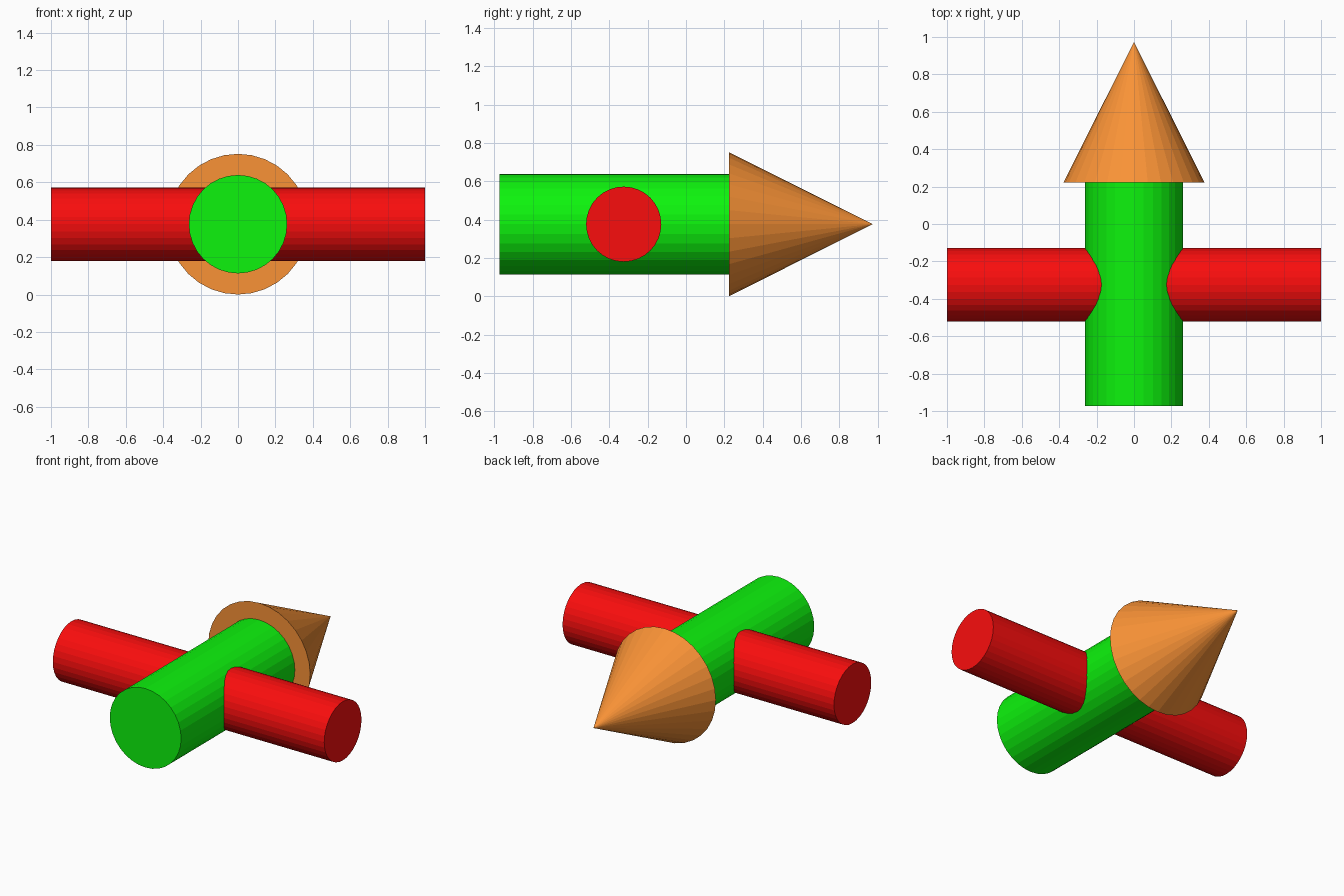
import bpy
from math import pi

if "Cube" in bpy.data.objects:
    bpy.data.objects.remove(bpy.data.objects["Cube"])

SIDES = 32
Z = 0.376  # shared axis height


def colour(obj, name, rgb):
    mat = bpy.data.materials.new(name)
    mat.diffuse_color = (*rgb, 1)
    mat.use_nodes = True
    mat.node_tree.nodes["Principled BSDF"].inputs["Base Color"].default_value = mat.diffuse_color
    obj.data.materials.append(mat)


def tapered(name, r1, r2, length, loc, rot, rgb):
    """Flat-shaded capped cylinder or cone along a rotated axis."""
    bpy.ops.mesh.primitive_cone_add(vertices=SIDES, radius1=r1, radius2=r2,
                                    depth=length, location=loc, rotation=rot)
    obj = bpy.context.object
    obj.name = name
    colour(obj, name + "_colour", rgb)
    return obj


ALONG_X = (0, pi / 2, 0)
ALONG_Y = (-pi / 2, 0, 0)

# Main shaft, running front to back
tapered("shaft", 0.263, 0.263, 1.198, (0, -0.375, Z), ALONG_Y, (0.004, 0.9, 0.004))
# Crossbar passing through the shaft
tapered("crossbar", 0.196, 0.196, 2.0, (0, -0.325, Z), ALONG_X, (0.95, 0.004, 0.004))
# Pointed tip at the back
tapered("cone_tip", 0.376, 0, 0.751, (0, 0.5985, Z), ALONG_Y, (0.95, 0.29, 0.037))
